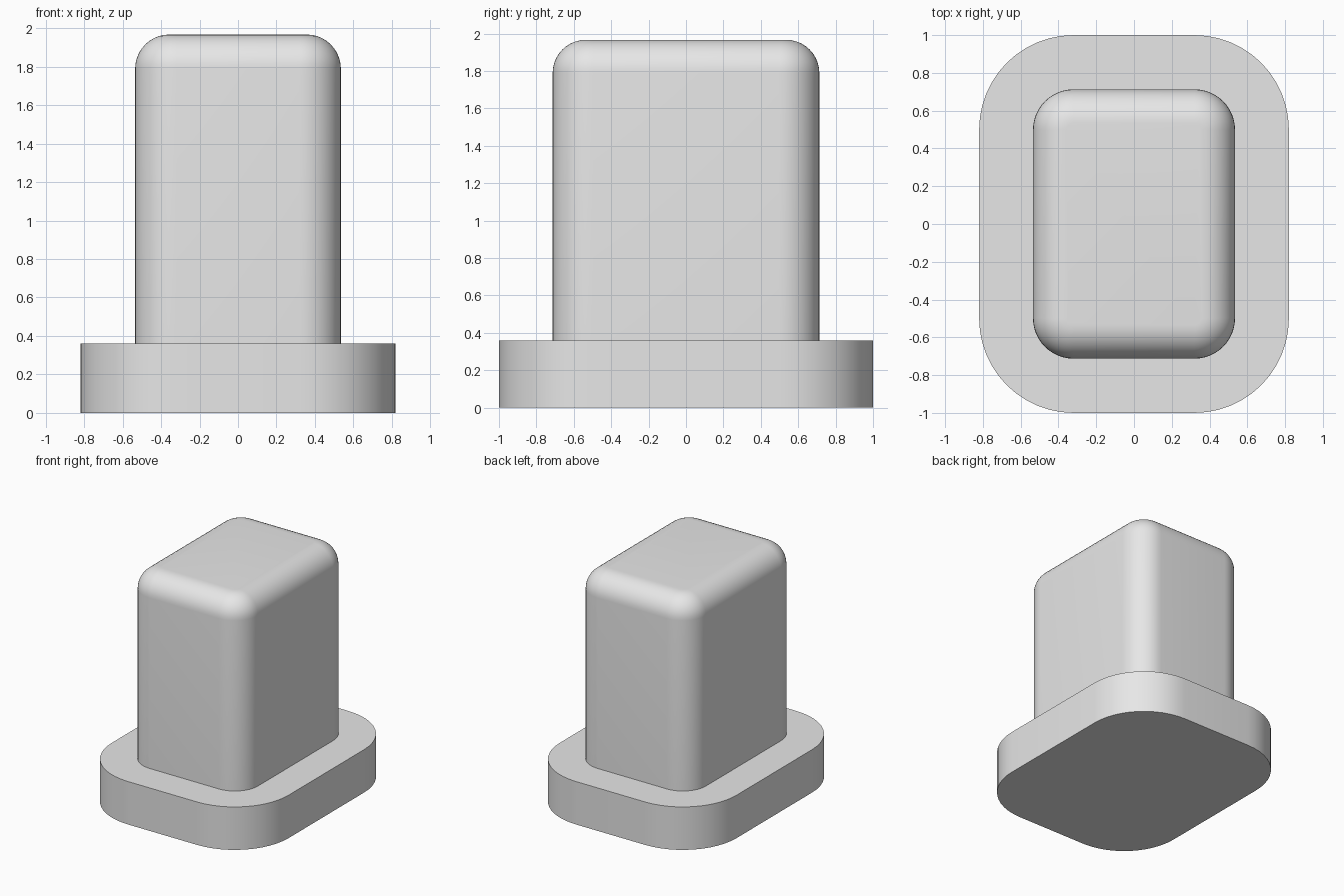
import bpy
import bmesh
from math import sin, cos, pi

cube = bpy.data.objects.get("Cube")
if cube:
    bpy.data.objects.remove(cube, do_unlink=True)

grey = bpy.data.materials.new("light_grey")
grey.use_nodes = True
grey.diffuse_color = (0.8, 0.8, 0.8, 1)
grey.node_tree.nodes["Principled BSDF"].inputs["Base Color"].default_value = grey.diffuse_color


def rounded_outline(half_x, half_y, radius, steps=12):
    """Counter-clockwise outline of a rectangle with round corners."""
    points = []
    for corner, (sx, sy) in enumerate([(1, 1), (-1, 1), (-1, -1), (1, -1)]):
        for i in range(steps + 1):
            a = (corner + i / steps) * pi / 2
            points.append((sx * (half_x - radius) + radius * cos(a),
                           sy * (half_y - radius) + radius * sin(a)))
    return points


def rounded_block(name, half_x, half_y, radius, bottom, top, fillet=0, steps=10):
    """Upright block with round corners and an optional rounded top edge."""
    levels = [(0, bottom)]
    if fillet:
        for i in range(steps + 1):
            a = i / steps * pi / 2
            levels.append((fillet * (1 - cos(a)), top - fillet * (1 - sin(a))))
    else:
        levels.append((0, top))

    bm = bmesh.new()
    rings = []
    for inset, z in levels:
        outline = rounded_outline(half_x - inset, half_y - inset, radius - inset)
        rings.append([bm.verts.new((x, y, z)) for x, y in outline])
    for low, high in zip(rings, rings[1:]):
        for i in range(len(low)):
            j = (i + 1) % len(low)
            bm.faces.new((low[i], low[j], high[j], high[i]))
    bm.faces.new(rings[0][::-1])
    bm.faces.new(rings[-1])

    mesh = bpy.data.meshes.new(name)
    bm.to_mesh(mesh)
    bm.free()
    mesh.materials.append(grey)
    obj = bpy.data.objects.new(name, mesh)
    bpy.context.collection.objects.link(obj)
    bpy.ops.object.select_all(action="DESELECT")
    obj.select_set(True)
    bpy.context.view_layer.objects.active = obj
    bpy.ops.object.shade_smooth_by_angle()
    return obj


# Wide flange at the bottom
rounded_block("base_flange", 0.82, 1.0, 0.5, 0, 0.36)
# Tall plug with a softened top edge
rounded_block("plug_body", 0.535, 0.713, 0.215, 0.36, 1.967, fillet=0.178)
